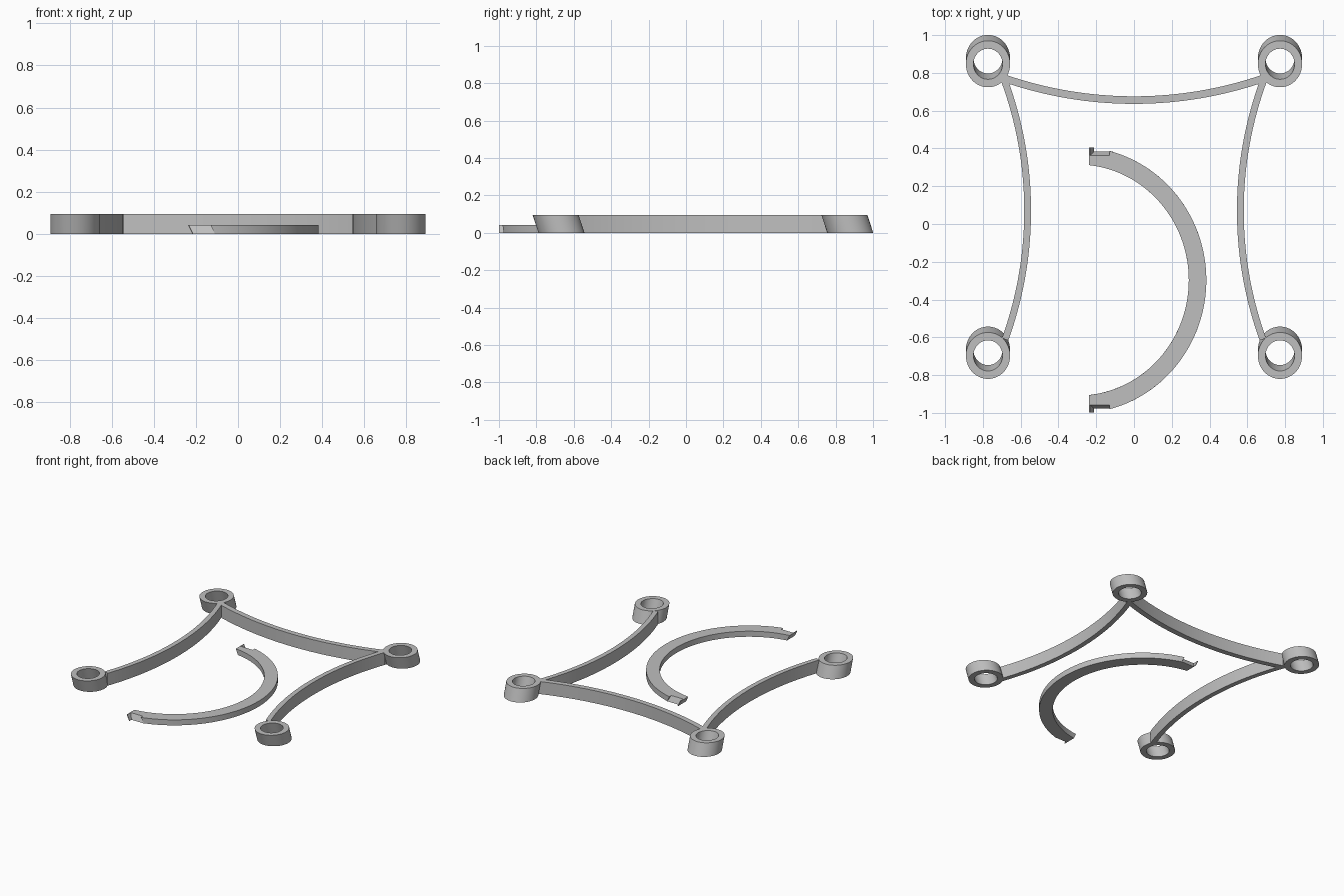
import bpy
import bmesh
from math import sin, cos, pi, acos, asin, radians

cube = bpy.data.objects.get("Cube")
if cube:
    bpy.data.objects.remove(cube, do_unlink=True)

# One plain grey for every part
GREY = (0.52, 0.52, 0.52, 1.0)
grey = bpy.data.materials.new("plain_grey")
grey.use_nodes = True
grey.diffuse_color = GREY
grey.node_tree.nodes["Principled BSDF"].inputs["Base Color"].default_value = GREY

FRAME_H = 0.095
CLIP_H = 0.042


def finish(name, bm):
    bmesh.ops.recalc_face_normals(bm, faces=bm.faces)
    mesh = bpy.data.meshes.new(name)
    bm.to_mesh(mesh)
    bm.free()
    mesh.materials.append(grey)
    for poly in mesh.polygons:
        poly.use_smooth = True
    mesh.set_sharp_from_angle(angle=radians(30))
    obj = bpy.data.objects.new(name, mesh)
    bpy.context.collection.objects.link(obj)
    return obj


def add_loop(bm, points, z):
    return [bm.verts.new((x, y, z)) for x, y in points]


def bridge(bm, a, b):
    n = len(a)
    for i in range(n):
        j = (i + 1) % n
        bm.faces.new((a[i], a[j], b[j], b[i]))


def prism(name, bottom, top, height):
    """Solid between two outlines with the same number of points."""
    bm = bmesh.new()
    low, high = add_loop(bm, bottom, 0), add_loop(bm, top, height)
    bridge(bm, low, high)
    bm.faces.new(low)
    bm.faces.new(high)
    finish(name, bm)


def ellipse(cx, cy, rx, ry, start=0.0, end=2 * pi, n=64):
    return [(cx + rx * cos(start + (end - start) * i / n),
             cy + ry * sin(start + (end - start) * i / n)) for i in range(n + 1)]


# Corner rings: oval tubes leaning towards the front
def ring(name, cx, cy, lean=0.031):
    bm = bmesh.new()
    loops = []
    for rx, ry, y, z in ((0.117, 0.123, cy + lean, 0), (0.117, 0.123, cy, FRAME_H),
                         (0.077, 0.081, cy, FRAME_H), (0.077, 0.081, cy + lean, 0)):
        loops.append(add_loop(bm, ellipse(cx, y, rx, ry)[:-1], z))
    for i in range(4):
        bridge(bm, loops[i], loops[(i + 1) % 4])
    finish(name, bm)


# Bowed bars: arc outline around a far centre
def bar(name, centre, radius, width, start, end):
    cx, cy = centre
    outer, inner = radius + width / 2, radius - width / 2
    outline = (ellipse(cx, cy, outer, outer, start, end, 40)
               + ellipse(cx, cy, inner, inner, end, start, 40))
    prism(name, outline, outline, FRAME_H)


for side, label in ((1, "left"), (-1, "right")):
    ring("back_ring_" + label, side * 0.773, 0.847)
    ring("front_ring_" + label, side * 0.773, -0.697)
    R = 2.0
    low, high = asin(-0.68 / R), asin(0.715 / R)
    if side > 0:
        low, high = pi - low, pi - high
    bar("side_bar_" + label, (side * (0.563 + R), 0.07), R, 0.036, low, high)

R = 2.1
half = asin(0.70 / R)
bar("back_bar", (0, 0.656 + R), R, 0.04, -pi / 2 - half, -pi / 2 + half)


# Loose half-round clip with a leaning notch and thin hook at each end
def clip_outline(lean):
    cx, cy = -0.30, -0.297
    outer, inner = (0.683, 0.706), (0.59, 0.612)
    tip, hook, notch = -0.237 + lean, -0.232 + lean, -0.13 + lean
    depth = 0.66 + lean

    a_out = acos((notch - cx) / outer[0])
    a_in = acos((tip - cx) / inner[0])
    reach = 0.702
    end = [(notch, depth), (hook, depth), (hook, reach), (tip, reach)]
    upper = [(x, cy + d) for x, d in end]
    lower = [(x, cy - d) for x, d in reversed(end)]
    return (ellipse(cx, cy, *outer, -a_out, a_out) + upper
            + ellipse(cx, cy, *inner, a_in, -a_in) + lower)


prism("half_round_clip", clip_outline(0.02), clip_outline(0.0), CLIP_H)
